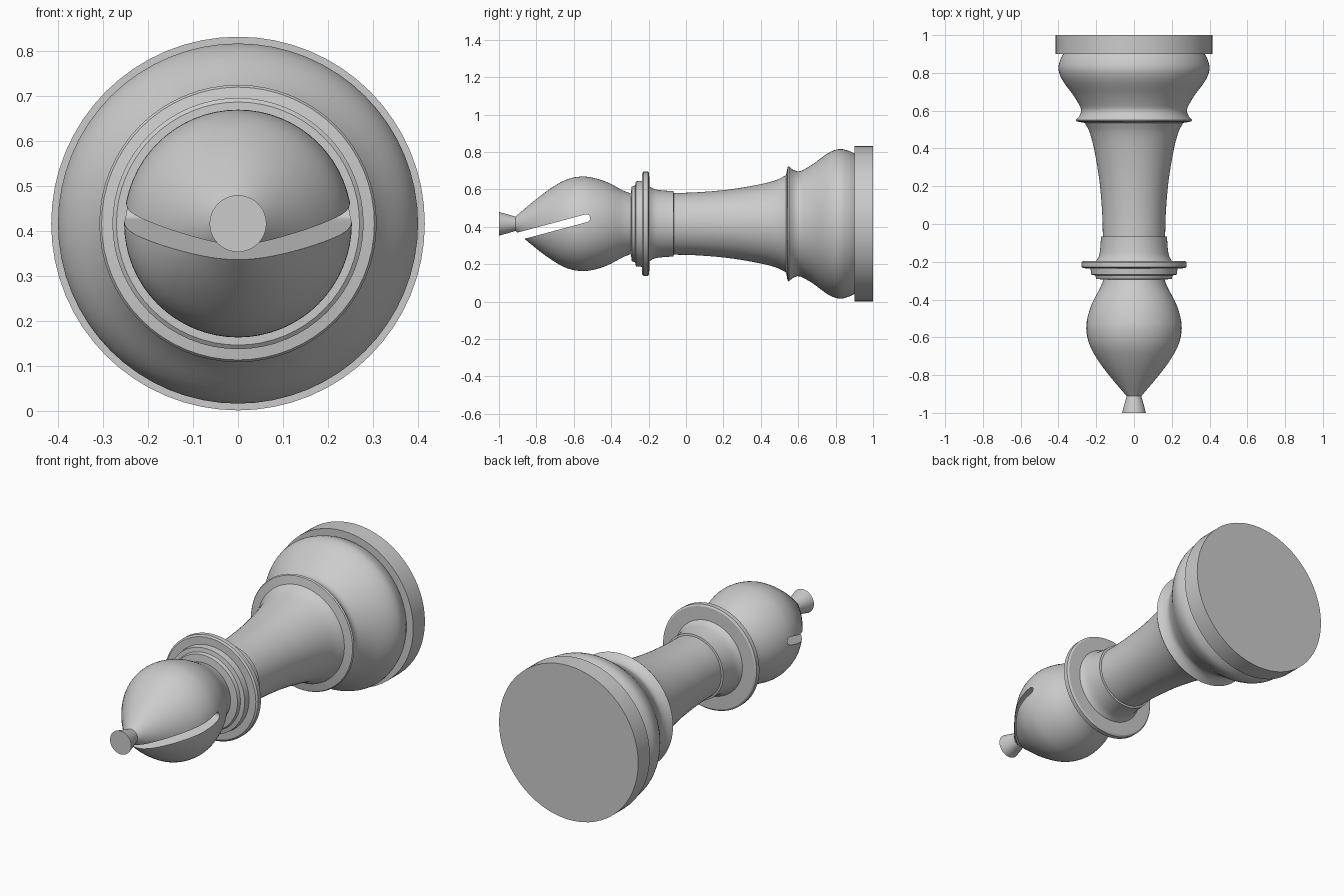
import bpy, bmesh, math
from mathutils import Vector, Matrix

if "Cube" in bpy.data.objects:
    bpy.data.objects.remove(bpy.data.objects["Cube"])

AXIS_Z = 0.416
SEGS = 64


def finish(name, bm, smooth=True):
    bmesh.ops.remove_doubles(bm, verts=bm.verts, dist=1e-5)
    bmesh.ops.recalc_face_normals(bm, faces=bm.faces)
    me = bpy.data.meshes.new(name)
    bm.to_mesh(me)
    bm.free()
    ob = bpy.data.objects.new(name, me)
    bpy.context.collection.objects.link(ob)
    if smooth:
        smooth_by_angle(ob)
    return ob


def smooth_by_angle(ob):
    bpy.ops.object.select_all(action='DESELECT')
    ob.select_set(True)
    bpy.context.view_layer.objects.active = ob
    bpy.ops.object.shade_smooth_by_angle(angle=math.radians(30))


def curve(pts, steps=4):
    """Smooth (Catmull-Rom) resampling of a few (y, r) points."""
    p = [Vector(q) for q in pts]
    p = [2 * p[0] - p[1]] + p + [2 * p[-1] - p[-2]]
    out = []
    for a, b, c, d in zip(p, p[1:], p[2:], p[3:]):
        for i in range(steps):
            t = i / steps
            out.append(0.5 * (2 * b + (c - a) * t + (2 * a - 5 * b + 4 * c - d) * t * t
                              + (3 * b - a - 3 * c + d) * t ** 3))
    return [tuple(v) for v in out] + [tuple(pts[-1])]


def lathe(name, profile, smooth=True):
    """Spin a (y, radius) profile around the lying axis."""
    bm = bmesh.new()
    vs = [bm.verts.new((0, y, AXIS_Z + r)) for y, r in profile]
    es = [bm.edges.new(e) for e in zip(vs, vs[1:])]
    bmesh.ops.spin(bm, geom=vs + es, cent=(0, 0, AXIS_Z), axis=(0, 1, 0),
                   angle=math.tau, steps=SEGS, use_duplicate=False)
    return finish(name, bm, smooth)


# Base disc
lathe("base_disc", [(1, 0), (1, 0.415), (0.9, 0.415), (0.9, 0.375)])

# Bulging foot, up to the thin lip
lathe("foot", curve([(0.9, 0.375), (0.87, 0.39), (0.82, 0.40), (0.76, 0.378),
                     (0.68, 0.32), (0.62, 0.285), (0.595, 0.28)])
      + [(0.57, 0.29), (0.55, 0.308), (0.543, 0.303), (0.535, 0.26)])

# Tapered stem
lathe("stem", curve([(0.535, 0.26), (0.48, 0.233), (0.38, 0.208), (0.22, 0.182),
                     (0.05, 0.168), (-0.065, 0.165)]))

# Collar with flange and two stepped rings
lathe("collar", [(-0.065, 0.165), (-0.067, 0.175)]
      + curve([(-0.075, 0.175), (-0.13, 0.179), (-0.17, 0.186), (-0.195, 0.2)], 3)
      + [(-0.197, 0.27), (-0.203, 0.279), (-0.227, 0.279), (-0.234, 0.27),
         (-0.235, 0.23), (-0.268, 0.227), (-0.272, 0.205), (-0.29, 0.2), (-0.295, 0.16)])

# Head, a pointed bulb
head = lathe("head", [(-0.295, 0)] + curve([
    (-0.295, 0.162), (-0.34, 0.18), (-0.42, 0.222), (-0.5, 0.247), (-0.57, 0.252),
    (-0.65, 0.232), (-0.74, 0.178), (-0.83, 0.108), (-0.912, 0.038)])
    + [(-0.912, 0)], smooth=False)

# Slanted slot cutter with a rounded inner end
half, length = 0.021, 0.7
outline = [(-length, half), (-length, -half)]
outline += [(half * math.cos(a), half * math.sin(a))
            for a in (math.pi * (i / 8 - 0.5) for i in range(9))]
bm = bmesh.new()
face = bm.faces.new([bm.verts.new((-0.5, u, v)) for u, v in outline])
ext = bmesh.ops.extrude_face_region(bm, geom=[face])
bmesh.ops.translate(bm, vec=(1, 0, 0),
                    verts=[g for g in ext["geom"] if isinstance(g, bmesh.types.BMVert)])
bm.transform(Matrix.Translation((0, -0.533, 0.446))
             @ Matrix.Rotation(math.radians(15), 4, 'X'))
cutter = finish("slot_cutter", bm, smooth=False)
cutter.hide_render = True

# Cut the slot through the head
mod = head.modifiers.new("slot", 'BOOLEAN')
mod.operation = 'DIFFERENCE'
mod.solver = 'EXACT'
mod.object = cutter
bpy.context.view_layer.objects.active = head
bpy.ops.object.modifier_apply(modifier=mod.name)
bpy.data.objects.remove(cutter, do_unlink=True)
smooth_by_angle(head)

# Flared finial at the tip
lathe("finial", [(-0.905, 0.038), (-0.918, 0.04), (-0.95, 0.05), (-1, 0.063), (-1, 0)])
